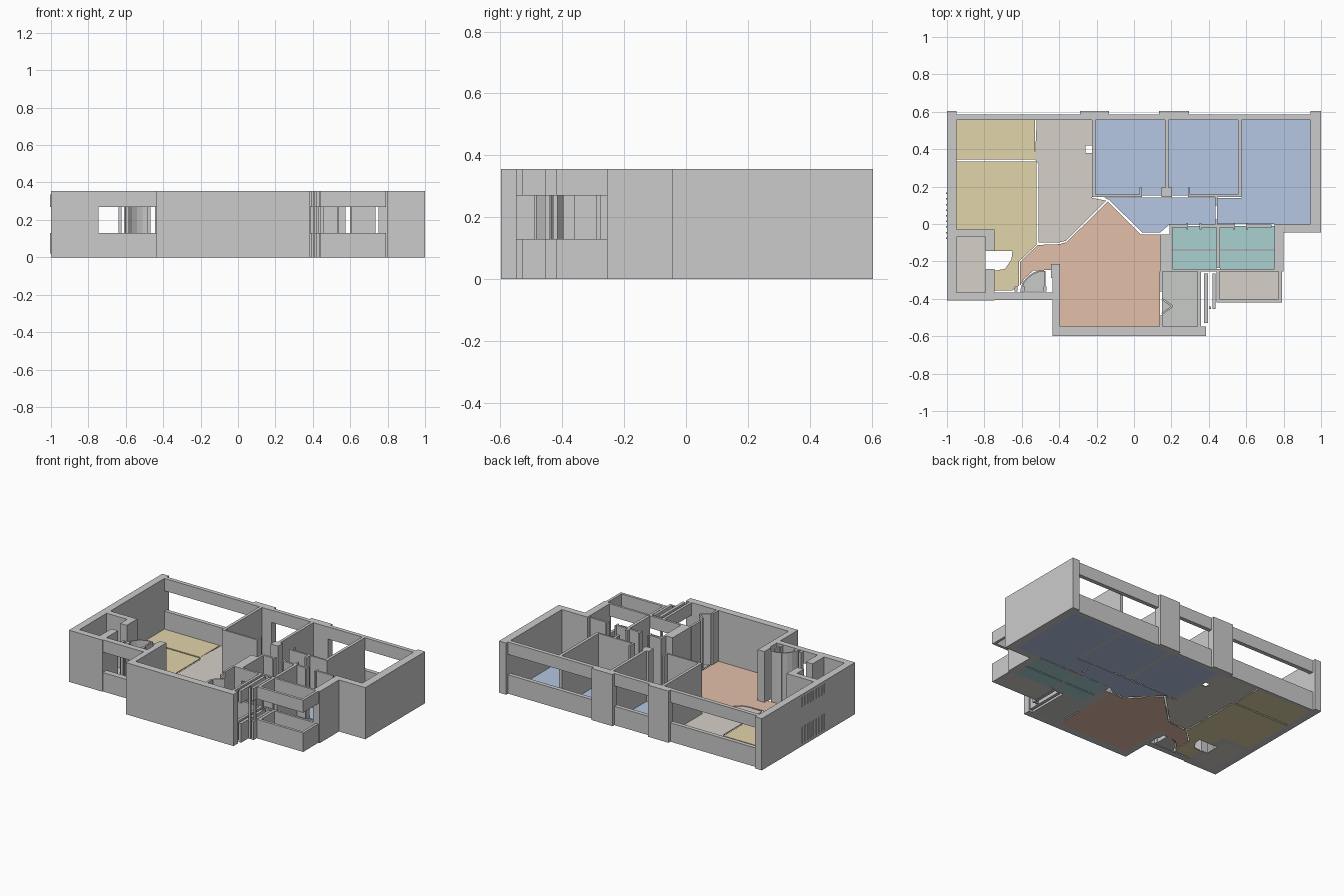
import bpy, bmesh, math
from mathutils import Vector

if "Cube" in bpy.data.objects:
    bpy.data.objects.remove(bpy.data.objects["Cube"])

H, SILL, HEAD, FLOOR = 0.355, 0.13, 0.27, 0.006


def mat(name, r, g, b):
    m = bpy.data.materials.new(name)
    m.diffuse_color = (r, g, b, 1)
    m.use_nodes = True
    m.node_tree.nodes["Principled BSDF"].inputs["Base Color"].default_value = m.diffuse_color
    return m


YELLOW = mat("yellow_floor", .76, .66, .40)
BLUE = mat("blue_floor", .46, .57, .76)
PINK = mat("pink_floor", .77, .52, .40)
TEAL = mat("teal_floor", .40, .64, .64)
TAN = mat("tan_floor", .67, .63, .58)
STORE = mat("grey_floor", .58, .60, .57)


def prism(name, pts, z0, z1, material=None):
    bm = bmesh.new()
    face = bm.faces.new([bm.verts.new((x, y, z0)) for x, y in pts])
    ext = bmesh.ops.extrude_face_region(bm, geom=[face])
    top = [v for v in ext["geom"] if isinstance(v, bmesh.types.BMVert)]
    bmesh.ops.translate(bm, verts=top, vec=(0, 0, z1 - z0))
    bmesh.ops.recalc_face_normals(bm, faces=bm.faces)
    me = bpy.data.meshes.new(name)
    bm.to_mesh(me)
    bm.free()
    ob = bpy.data.objects.new(name, me)
    bpy.context.collection.objects.link(ob)
    if material:
        me.materials.append(material)
    return ob


def wall(name, x0, x1, y0, y1, z0=0, z1=H):
    return prism(name, [(x0, y0), (x1, y0), (x1, y1), (x0, y1)], z0, z1)


def window(name, x0, x1, y0, y1):
    wall(name + "_sill", x0, x1, y0, y1, 0, SILL)
    wall(name + "_lintel", x0, x1, y0, y1, HEAD, H)


def floor(name, material, *pts):
    prism(name, pts, 0, FLOOR, material)


def rect_floor(name, material, x0, x1, y0, y1):
    floor(name, material, (x0, y0), (x1, y0), (x1, y1), (x0, y1))


def slant(name, a, b, t=0.01):
    # upright panel between two plan points
    a, b = Vector(a), Vector(b)
    d = (b - a).normalized()
    n = Vector((-d.y, d.x)) * t / 2
    prism(name, [a - n, b - n, b + n, a + n], 0, H)


# Outer walls
wall("left_wall", -1, -.95, -.41, .605)
wall("right_wall", .945, 1, -.045, .605)
wall("right_room_front_wall", .75, .945, -.045, 0)
wall("bath_side_wall", .75, .80, -.255, -.045)
wall("main_room_front_wall", -.435, .385, -.598, -.548)
wall("main_room_left_wall", -.435, -.395, -.548, -.215)

# Back wall: piers with windows between them
wall("back_pier_left", -.29, -.135, .555, .605)
wall("back_pier_right", .135, .295, .555, .605)
for i, (a, b) in enumerate([(-.95, -.29), (-.135, .135), (.295, .945)]):
    window(f"back_window_{i}", a, b, .557, .585)

# Side utility block at the front left, with a doorway
wall("utility_back_wall", -.95, -.745, -.07, -.03)
wall("utility_front_wall", -.95, -.745, -.41, -.365)
wall("utility_side_wall_back", -.795, -.745, -.145, -.07)
wall("utility_side_wall_front", -.795, -.745, -.365, -.24)

# Entrance window and curved door swing
window("entrance_window", -.745, -.435, -.405, -.365)
for x in (-.64, -.60, -.485):
    wall("entrance_post", x, x + .018, -.362, -.335)
wall("entrance_door_leaf", -.482, -.472, -.335, -.25)
arc = [(-.48 - .125 * math.sin(t), -.37 + .12 * math.cos(t))
       for t in [i * math.pi / 12 for i in range(7)]]
for a, b in zip(arc, arc[1:]):
    slant("entrance_door_swing", a, b, .008)
wall("entrance_side_jamb", -.445, -.435, -.29, -.215)

# Bedroom partitions
wall("bedroom_wall_left", -.225, -.205, .145, .557)
wall("bedroom_wall_middle", .165, .185, .145, .557)
wall("bedroom_wall_right", .555, .575, .145, .557)
wall("bedroom_front_wall_left", -.205, .03, .145, .157)
wall("bedroom_front_wall_right", .30, .555, .145, .157)
for x in (.03, .288):
    wall("bedroom_door_jamb", x, x + .012, .145, .195)
wall("bedroom_door_jamb_left", .147, .165, .145, .195)
wall("bedroom_door_jamb_right", .185, .203, .145, .195)
wall("hall_stub_wall", .432, .447, .10, .145)
wall("hall_stub_end", .432, .447, -.012, .025)

# Bathrooms
wall("bath_left_wall", .14, .205, -.255, -.055)
wall("bath_post", .19, .205, -.055, .0)
wall("bath_divider", .44, .46, -.235, -.018)
wall("bath_back_wall_left", .205, .28, -.018, -.004)
wall("bath_back_wall_middle", .36, .53, -.018, -.004)
wall("bath_back_wall_right", .60, .735, -.018, -.004)
for x in (.28, .35, .53, .60):
    wall("bath_door_jamb", x, x + .01, -.03, .006)
window("bath_window", .205, .75, -.255, -.24)

# Store room and its folding door
wall("store_left_wall_back", .137, .152, -.36, -.255)
wall("store_left_wall_front", .137, .152, -.548, -.49)
slant("folding_door_back", (.15, -.40), (.205, -.44))
slant("folding_door_front", (.205, -.44), (.15, -.48))
window("store_window_inner", .34, .358, -.548, -.255)
window("store_window_middle", .375, .395, -.53, -.265)
window("store_window_outer", .42, .437, -.455, -.265)
for x, y in ((.378, -.29), (.40, -.455), (.42, -.43)):
    wall("store_window_post", x, x + .012, y, y + .015)

# Balcony parapet and upper band
window("balcony_front", .44, .79, -.42, -.402)
window("balcony_left", .44, .458, -.402, -.255)
window("balcony_right", .772, .79, -.402, -.255)

# Small strips on the left facade
for i in range(9):
    y = .16 - i * .03
    for z0, z1 in ((.02, SILL), (HEAD, H - .02)):
        wall("facade_strip", -1.004, -1, y, y + .008, z0, z1)

# Floors, separated by narrow joints
rect_floor("dining_floor", YELLOW, -.95, -.53, .345, .557)
floor("living_floor", YELLOW, (-.95, .335), (-.52, .335), (-.52, -.11), (-.615, -.20),
      (-.615, -.33), (-.65, -.355), (-.745, -.355), (-.745, -.25), (-.69, -.24),
      (-.655, -.19), (-.65, -.145), (-.745, -.145), (-.745, -.03), (-.95, -.03))
floor("lobby_floor", TAN, (-.52, .557), (-.225, .557), (-.225, .42), (-.26, .42),
      (-.26, .38), (-.225, .38), (-.225, .14), (-.15, .125), (-.365, -.09),
      (-.405, -.10), (-.51, -.10), (-.51, .32), (-.53, .345))
floor("main_room_floor", PINK, (-.14, .12), (-.36, -.097), (-.40, -.108), (-.515, -.112),
      (-.61, -.205), (-.61, -.33), (-.585, -.29), (-.54, -.25), (-.44, -.245),
      (-.44, -.215), (-.395, -.215), (-.395, -.548), (.14, -.548), (.14, -.055), (.035, -.055))
rect_floor("bedroom_floor_left", BLUE, -.205, .165, .152, .557)
rect_floor("bedroom_floor_middle", BLUE, .185, .555, .152, .557)
floor("bedroom_floor_right", BLUE, (.575, .557), (.945, .557), (.945, 0), (.445, 0),
      (.445, .14), (.575, .14))
floor("hall_floor", BLUE, (-.165, .143), (.435, .143), (.435, -.003), (.19, -.003),
      (.14, -.045), (.045, -.045), (-.135, .13))
for i, (a, b) in enumerate([(.205, .44), (.46, .75)]):
    rect_floor(f"bath_floor_back_{i}", TEAL, a, b, -.135, -.01)
    rect_floor(f"bath_floor_front_{i}", TEAL, a, b, -.24, -.143)
rect_floor("store_floor", STORE, .15, .34, -.548, -.255)
rect_floor("balcony_floor", TAN, .458, .772, -.402, -.255)
rect_floor("utility_floor", TAN, -.95, -.795, -.365, -.07)
floor("entrance_step_floor", STORE, (-.48, -.36), (-.60, -.36), *arc[::-1][1:])
